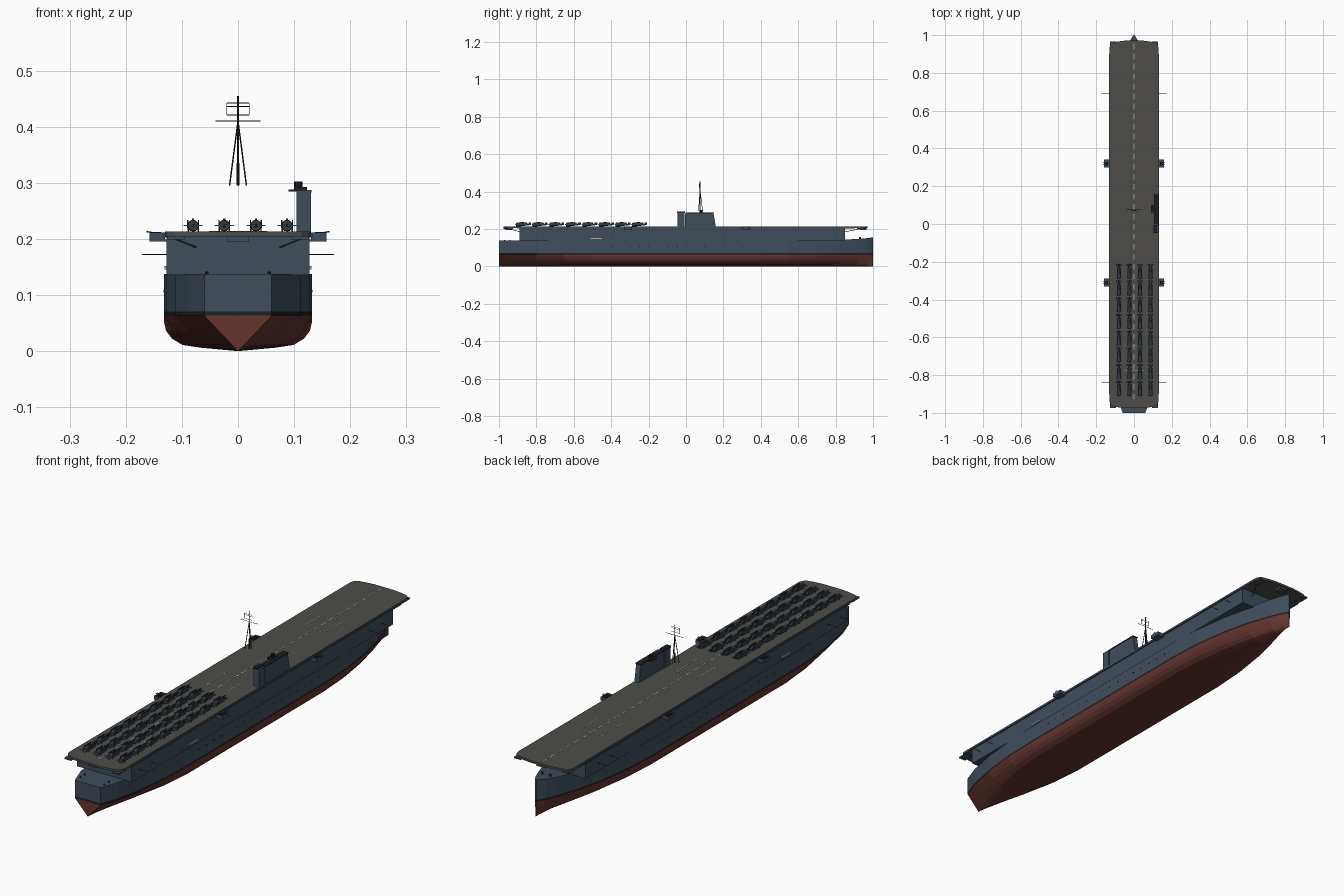
import bpy, bmesh, math
from mathutils import Vector, Matrix

if "Cube" in bpy.data.objects:
    bpy.data.objects.remove(bpy.data.objects["Cube"])


def material(name, rgb):
    m = bpy.data.materials.new(name)
    m.diffuse_color = (*rgb, 1)
    m.use_nodes = True
    m.node_tree.nodes["Principled BSDF"].inputs["Base Color"].default_value = m.diffuse_color
    return m


GREY = material("blue_grey", (0.05, 0.075, 0.105))
RED = material("red_bottom", (0.13, 0.035, 0.03))
BLACK = material("black_trim", (0.012, 0.013, 0.016))
DECK = material("deck_brown_grey", (0.075, 0.073, 0.066))
LINE = material("deck_marking", (0.4, 0.4, 0.38))
NAVY = material("aircraft_navy", (0.03, 0.045, 0.065))


def add_object(name, mesh, mats):
    ob = bpy.data.objects.new(name, mesh)
    for m in mats:
        mesh.materials.append(m)
    bpy.context.collection.objects.link(ob)
    return ob


def finish(name, bm, *mats):
    bmesh.ops.recalc_face_normals(bm, faces=bm.faces)
    mesh = bpy.data.meshes.new(name)
    bm.to_mesh(mesh)
    bm.free()
    return add_object(name, mesh, mats)


def put_box(bm, x, y, z):
    c = Vector(((x[0] + x[1]) / 2, (y[0] + y[1]) / 2, (z[0] + z[1]) / 2))
    size = (abs(x[1] - x[0]), abs(y[1] - y[0]), z[1] - z[0])
    bmesh.ops.create_cube(bm, size=1, matrix=Matrix.Translation(c) @ Matrix.Diagonal((*size, 1)))


def put_rod(bm, a, b, r1, r2=None, sides=6):
    a, b = Vector(a), Vector(b)
    d = b - a
    m = Matrix.Translation((a + b) / 2) @ d.to_track_quat('Z', 'Y').to_matrix().to_4x4()
    bmesh.ops.create_cone(bm, cap_ends=True, segments=sides, radius1=r1,
                          radius2=r1 if r2 is None else r2, depth=d.length, matrix=m)


def box(name, x, y, z, mat):
    bm = bmesh.new()
    put_box(bm, x, y, z)
    return finish(name, bm, mat)


def prism(name, outline, axis, lo, hi, mat):
    """Extrude a 2D outline along x or z."""
    bm = bmesh.new()
    pos = (lambda p, t: (t, *p)) if axis == 'x' else (lambda p, t: (*p, t))
    a, b = ([bm.verts.new(pos(p, t)) for p in outline] for t in (lo, hi))
    bm.faces.new(a)
    bm.faces.new(b)
    for i in range(len(a)):
        j = (i + 1) % len(a)
        bm.faces.new((a[i], a[j], b[j], b[i]))
    return finish(name, bm, mat)


# hull: stations of (y, half breadth, fullness, deck height)
stations = [(-1, .06, 0, .137), (-.92, .088, .25, .137), (-.8, .112, .55, .137),
            (-.65, .128, .85, .137), (-.5, .132, 1, .137), (.4, .132, 1, .137),
            (.55, .125, .95, .137), (.7, .105, .85, .138), (.82, .077, .7, .141),
            (.92, .043, .5, .147), (.97, .022, .3, .151), (1, .003, .1, .155)]
section = [(.5, .006), (.75, .011), (.89, .022), (.97, .036), (1, .052), (1, .063), (1, .071), (1, None)]
bm = bmesh.new()
rings = []
for y, b, f, top in stations:
    half = []
    for u, z in section:
        z = top if z is None else z
        half.append((b * (f * u + (1 - f) * min(1, z / .063)), z))
    ring = [bm.verts.new((-x, y, z)) for x, z in reversed(half)]
    ring.append(bm.verts.new((0, y, .0)))
    ring += [bm.verts.new((x, y, z)) for x, z in half]
    rings.append(ring)
n = len(rings[0])
for r, s in zip(rings, rings[1:]):
    for i in range(n):
        j = (i + 1) % n
        bm.faces.new((r[i], r[j], s[j], s[i]))
for r in (rings[0], rings[-1]):
    for i in range(n // 2):
        k = n - 1 - i
        bm.faces.new([r[i], r[i + 1], r[k - 1], r[k]] if i + 1 < k - 1 else [r[i], r[i + 1], r[k]])
for fc in bm.faces:
    z = fc.calc_center_median().z
    fc.material_index = 1 if z < .063 else 2 if z < .071 else 0
finish("hull", bm, GREY, RED, BLACK)

# hangar and flight deck
box("hangar", (-.127, .127), (-.89, .85), (.136, .205), GREY)
corner = [(.13, .93), (.126, .948), (.113, .96), (.085, .966), (.045, .971)]
q = corner + [(-x, y) for x, y in reversed(corner)]
outline = q + [(-x, -y - .004) for x, y in q]
prism("flight_deck", outline, 'z', .204, .213, DECK)
for s in (-1, 1):
    box("deck_edge_catwalk", (s * .127, s * .1325), (-.9, .9), (.202, .208), GREY)

# deck markings
bm = bmesh.new()
for i in range(36):
    y = -.93 + i * .053
    put_box(bm, (-.002, .002), (y, y + .03), (.2125, .2136))
for yc in (.565, -.07, -.71):
    for s in (-1, 1):
        put_box(bm, (s * .049, s * .0515), (yc - .065, yc + .065), (.2125, .2136))
        put_box(bm, (-.05, .05), (yc + s * .065 - .001, yc + s * .065 + .001), (.2125, .2136))
finish("deck_markings", bm, LINE)

# overhang braces and end galleries
bm = bmesh.new()
for s in (-1, 1):
    for end, face in ((-.955, -.89), (.95, .85)):
        put_rod(bm, (s * .075, face, .185), (s * .122, end, .204), .0015)
    put_box(bm, (-.02, .02), (s * .93, s * .965), (.195, .205))
    for y in (-.95, .94):
        put_box(bm, (s * .095, s * .126), (y - .025, y + .025), (.199, .205))
finish("deck_braces_and_end_galleries", bm, GREY)

# gun sponsons with twin guns
bm, guns = bmesh.new(), bmesh.new()
for s in (-1, 1):
    for y in (-.31, .32):
        put_box(bm, (s * .125, s * .158), (y - .022, y + .022), (.195, .199))
        put_box(bm, (s * .155, s * .158), (y - .022, y + .022), (.199, .211))
        for e in (-1, 1):
            put_box(bm, (s * .13, s * .158), (y + e * .019, y + e * .022), (.199, .211))
        put_box(guns, (s * .137, s * .15), (y - .009, y + .009), (.199, .212))
        for e in (-.004, .004):
            put_rod(guns, (s * .145, y + e, .21), (s * .163, y + e, .213), .0012)
finish("gun_sponsons", bm, GREY)
finish("sponson_guns", guns, BLACK)

# side outriggers, portholes, bollards, boats
bm = bmesh.new()
for s in (-1, 1):
    for y in (-.84, -.76, .69, .77):
        put_rod(bm, (s * .125, y, .172), (s * .171, y, .172), .001)
    for i in range(17):
        put_box(bm, (s * .131, s * .1327), (-.45 + i * .05, -.444 + i * .05), (.104, .109))
    for y in (-.97, -.94):
        put_rod(bm, (s * .056, y, .136), (s * .056, y, .142), .003, sides=8)
finish("outriggers_ports_and_bollards", bm, BLACK)
for s in (-1, 1):
    box("side_boat", (s * .126, s * .131), (-.51, -.45), (.145, .152), LINE)

# bow fittings
bm = bmesh.new()
for s in (-1, 1):
    put_rod(bm, (s * .018, .93, .145), (s * .018, .93, .158), .005, sides=8)
finish("anchor_capstans", bm, GREY)

# island
prism("island", [(-.005, .21), (.16, .21), (.147, .283), (-.005, .283)], 'x', .107, .129, GREY)
box("funnel", (.104, .13), (-.045, -.008), (.21, .287), GREY)
box("funnel_cap", (.102, .123), (-.047, -.006), (.285, .292), BLACK)
bm = bmesh.new()
put_box(bm, (.105, .131), (.0, .15), (.283, .287))
put_box(bm, (.09, .115), (.06, .1), (.284, .288))
put_rod(bm, (.107, .08, .287), (.107, .08, .302), .008, sides=10)
finish("bridge_platform_and_director", bm, BLACK)

# tripod mast with radar frame
M = .075
bm = bmesh.new()
put_rod(bm, (0, M, .295), (0, M, .335), .003, sides=8)
put_rod(bm, (0, M, .335), (0, M, .455), .0018)
for x, y in ((-.015, -.008), (.015, -.008), (0, .014)):
    put_rod(bm, (x, M + y, .295), (0, M, .41), .0014)
put_rod(bm, (-.04, M, .41), (.04, M, .41), .001)
for z in (.421, .436, .442):
    put_rod(bm, (-.02, M - .004, z), (.02, M - .004, z), .0007)
for x in (-.02, .02):
    put_rod(bm, (x, M - .004, .421), (x, M - .004, .442), .0007)
finish("mast", bm, BLACK)

# parked aircraft with folded wings, nose towards the stern
bm = bmesh.new()
Z = .2235
put_rod(bm, (0, 0, Z), (0, .022, Z), .0095, .0105, 12)
put_rod(bm, (0, .022, Z), (0, .078, Z), .0095, .0025, 12)
put_rod(bm, (0, 0, Z), (0, -.005, Z), .003, .001, 8)
put_box(bm, (-.002, .002), (.024, .042), (.23, .236))
put_box(bm, (-.001, .001), (.066, .08), (Z, .234))
put_box(bm, (-.014, .014), (.067, .077), (Z, Z + .0015))
for s in (-1, 1):
    put_box(bm, (s * .0085, s * .0105), (.014, .058), (.219, .234))
    put_rod(bm, (s * .009, .016, .2125), (s * .009, .016, Z), .0015)
plane = finish("parked_aircraft", bm, NAVY)
bm = bmesh.new()
put_box(bm, (-.017, .017), (-.003, -.002), (Z - .001, Z + .001))
prop = finish("propeller", bm, LINE)
first = True
for x in (-.08, -.0245, .032, .0875):
    for i in range(8):
        for src in (plane, prop):
            ob = src if first else src.copy()
            ob.location = (x, -.908 + i * .0885, 0)
            if not first:
                bpy.context.collection.objects.link(ob)
        first = False
